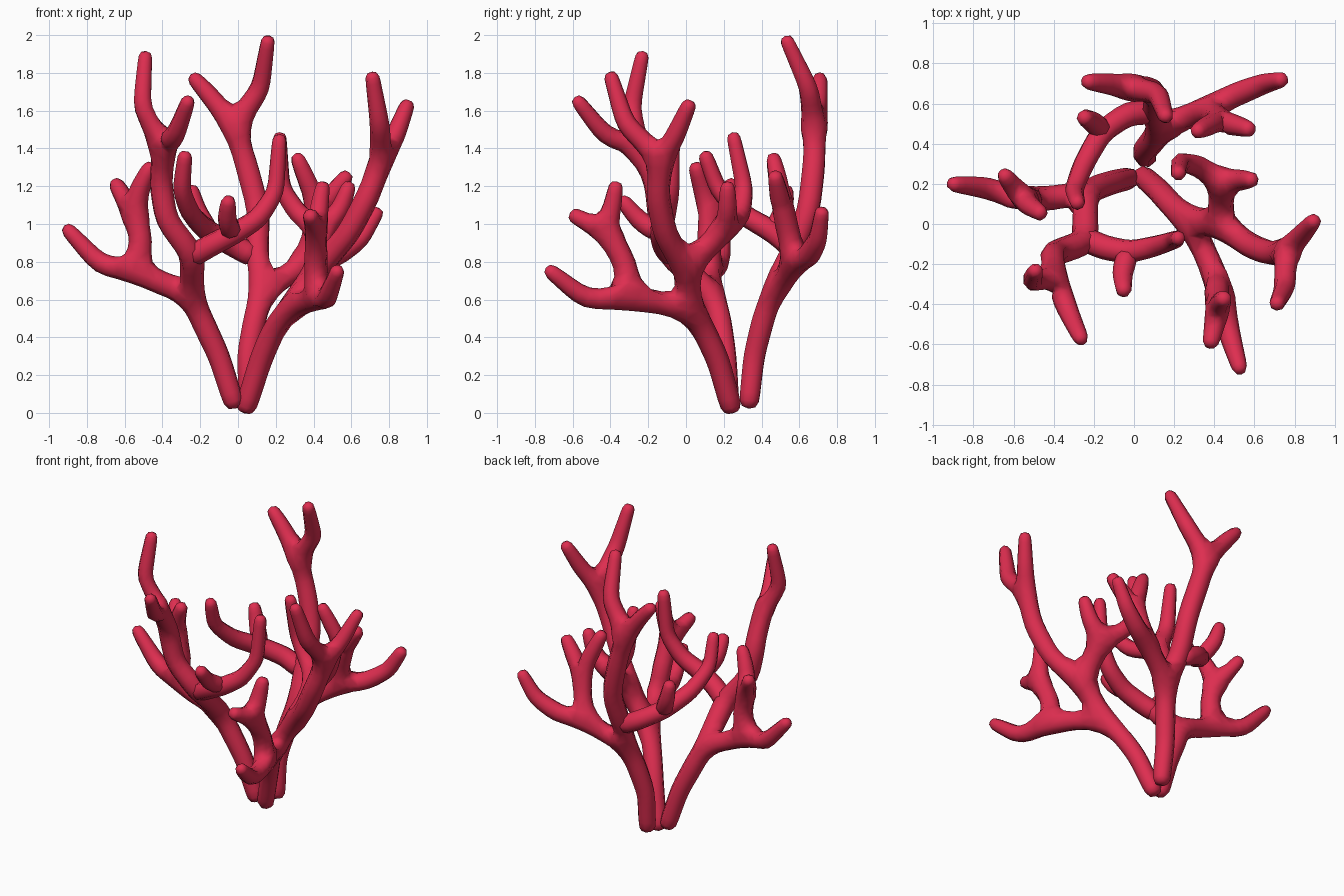
import bpy
from mathutils import Vector

if "Cube" in bpy.data.objects:
    bpy.data.objects.remove(bpy.data.objects["Cube"])

coral = bpy.data.materials.new("coral red")
coral.diffuse_color = (0.73, 0.027, 0.08, 1)
coral.use_nodes = True
coral.node_tree.nodes["Principled BSDF"].inputs["Base Color"].default_value = coral.diffuse_color

B, S, M, L, T = 0.060, 0.073, 0.068, 0.062, 0.040   # base, stem, middle, twig and tip radii


def build(name, paths):
    """Skin a tree of paths; points shared between paths become forks."""
    verts, radii, edges, index, roots = [], [], [], {}, set()
    for r0, r1, pts in paths:
        ids = []
        if pts[0] not in index:
            roots.add(len(verts))
        for i, p in enumerate(pts):
            if p not in index:
                index[p] = len(verts)
                t = i / (len(pts) - 1)
                v = Vector(p)
                if r1 == T and t == 1:      # free tips reach a little further
                    v += (v - Vector(pts[-2])).normalized() * 0.022
                verts.append(v)
                radii.append(r0 + (r1 - r0) * (t ** 2 if r1 == T else t))
            ids.append(index[p])
        edges += list(zip(ids, ids[1:]))
    me = bpy.data.meshes.new(name)
    me.from_pydata(verts, edges, [])
    ob = bpy.data.objects.new(name, me)
    bpy.context.collection.objects.link(ob)
    me.materials.append(coral)
    bpy.context.view_layer.objects.active = ob
    ob.select_set(True)
    skin = ob.modifiers.new("skin", 'SKIN')
    skin.use_smooth_shade = True
    skin.branch_smoothing = 0.3
    for i, s in enumerate(me.skin_vertices[0].data):
        s.radius = (radii[i], radii[i])
        s.use_root = i in roots
    sub = ob.modifiers.new("round", 'SUBSURF')
    sub.levels = sub.render_levels = 1
    bpy.ops.object.modifier_apply(modifier="skin")
    bpy.ops.object.modifier_apply(modifier="round")
    ob.select_set(False)


# Left stem: side arm, tall front arm and inner arm
a1, a2, a3 = (-.25, .15, .63), (-.55, .12, .745), (-.55, .12, 1.05)
a4, a5 = (-.24, -.09, .84), (-.39, -.24, 1.40)
build("left_branch", [
    (B, S, [(-.01, .23, .015), (-.10, .21, .30), (-.19, .18, .49), a1]),
    (M, M, [a1, (-.40, .13, .685), a2]),
    (M, T, [a2, (-.73, .18, .785), (-.91, .20, .98)]),
    (M, M, [a2, (-.51, .12, .91), a3]),
    (L, T, [a3, (-.65, .25, 1.22)]),
    (L, T, [a3, (-.52, .09, 1.19), (-.46, .05, 1.31)]),
    (S, S, [a1, a4]),
    (M, M, [a4, (-.38, -.14, 1.02), (-.41, -.16, 1.22), a5]),
    (L, T, [a5, (-.51, -.29, 1.61), (-.49, -.23, 1.9)]),
    (L, T, [a5, (-.33, -.43, 1.47), (-.26, -.58, 1.66)]),
])
build("left_inner_arm", [
    (M, T, [(-.26, -.07, .82), (-.14, -.12, .89), (-.02, -.14, .95), (.11, -.11, 1.03),
            (.20, -.08, 1.17), (.22, -.07, 1.46)]),
    (L, T, [(-.03, -.14, .95), (-.06, -.25, 1.02), (-.05, -.34, 1.13)]),
])

# Back stem: tall arm and right arm, then the left arm
b1, b2, b3 = (.13, .46, .65), (.10, .56, .84), (-.02, .68, 1.51)
b5, b6 = (.36, .58, .79), (.43, .52, 1.05)
build("back_branch", [
    (B, S, [(.06, .33, .015), (.05, .36, .30), (.09, .41, .50), b1]),
    (S, M, [b1, b2]),
    (M, M, [b2, (.11, .65, 1.07), (.04, .68, 1.33), b3]),
    (L, T, [b3, (-.14, .70, 1.67), (-.24, .71, 1.78)]),
    (L, T, [b3, (.12, .65, 1.72), (.16, .53, 1.98)]),
    (M, M, [b1, b5]),
    (M, T, [b5, (.52, .65, .83), (.65, .70, .92), (.74, .72, 1.07)]),
    (M, M, [b5, b6]),
    (L, T, [b6, (.51, .49, 1.17), (.58, .47, 1.26)]),
    (L, T, [b6, (.37, .49, 1.22), (.31, .46, 1.36)]),
])
build("back_left_arm", [
    (M, T, [(.10, .56, .82), (-.03, .55, .89), (-.16, .46, .96), (-.25, .30, 1.05),
            (-.30, .17, 1.18), (-.28, .10, 1.37)]),
    (L, T, [(-.15, .46, .95), (-.22, .52, 1.07), (-.25, .53, 1.19)]),
])

# Right stem: low front arm, tall outer arm and back arm
c1, c2, c3 = (.27, .02, .57), (.43, -.29, .60), (.42, -.42, .96)
c4, c5, c6 = (.43, .0, .77), (.76, -.13, 1.34), (.44, .21, .97)
build("right_branch", [
    (B, S, [(.03, .25, -.01), (.12, .17, .28), (.20, .08, .47), c1]),
    (M, M, [c1, c2]),
    (M, T, [c2, (.47, -.53, .60), (.53, -.73, .76)]),
    (M, M, [c2, (.41, -.32, .79), c3]),
    (L, T, [c3, (.40, -.51, 1.0), (.38, -.60, 1.05)]),
    (L, T, [c3, (.43, -.39, 1.09), (.45, -.37, 1.21)]),
    (S, S, [c1, c4]),
    (M, M, [c4, (.58, -.11, .94), (.69, -.15, 1.15), c5]),
    (L, T, [c5, (.75, -.32, 1.53), (.71, -.40, 1.79)]),
    (L, T, [c5, (.83, -.06, 1.46), (.90, .02, 1.64)]),
    (M, M, [c4, c6]),
    (L, T, [c6, (.54, .22, 1.07), (.59, .22, 1.21)]),
    (L, T, [c6, (.32, .29, 1.05), (.23, .31, 1.19), (.22, .25, 1.47)]),
])
